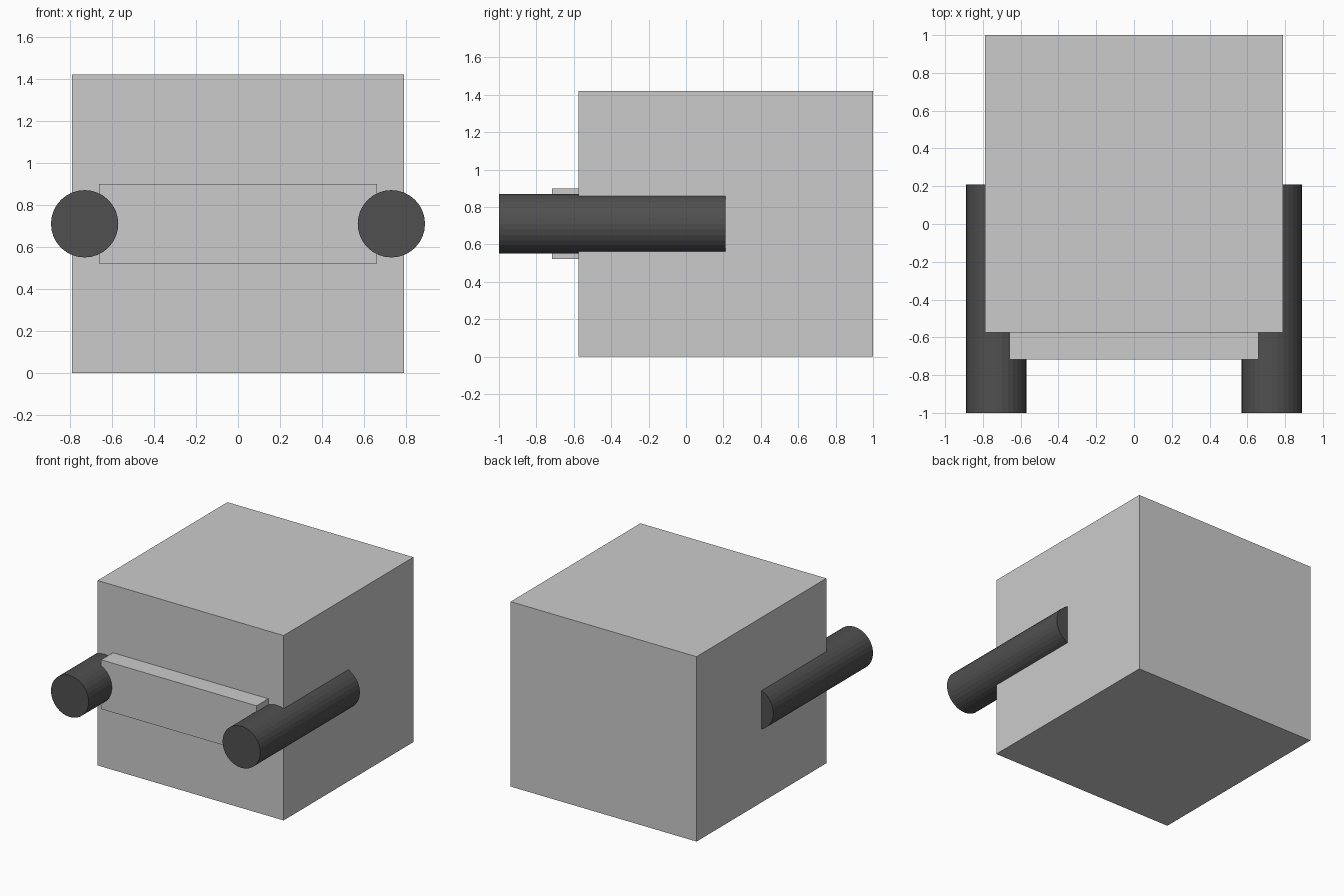
import bpy
from math import pi

if "Cube" in bpy.data.objects:
    bpy.data.objects.remove(bpy.data.objects["Cube"])


def finish(name, mat=None):
    ob = bpy.context.object
    ob.name = ob.data.name = name
    bpy.ops.object.transform_apply(location=False, rotation=True, scale=True)
    if mat:
        ob.data.materials.append(mat)
    return ob


def box(name, x, y, z):
    """Box from (min, max) ranges on each axis."""
    ranges = (x, y, z)
    bpy.ops.mesh.primitive_cube_add(size=1, location=[(a + b) / 2 for a, b in ranges])
    bpy.context.object.scale = [b - a for a, b in ranges]
    return finish(name)


def rod(name, x, z, radius, y0, y1, mat):
    """Capped cylinder running front to back."""
    bpy.ops.mesh.primitive_cylinder_add(
        vertices=32, radius=radius, depth=y1 - y0,
        location=(x, (y0 + y1) / 2, z), rotation=(pi / 2, 0, 0))
    return finish(name, mat)


dark = bpy.data.materials.new("dark_grey")
dark.diffuse_color = (0.08, 0.08, 0.08, 1)
dark.use_nodes = True
dark.node_tree.nodes["Principled BSDF"].inputs["Base Color"].default_value = dark.diffuse_color

# Main block and the raised plate on its front
box("body_block", (-0.79, 0.79), (-0.575, 1.0), (0, 1.42))
box("front_plate", (-0.66, 0.66), (-0.717, -0.575), (0.522, 0.90))

# Barrels half sunk into the body's sides
for side, sx in (("left", -1), ("right", 1)):
    rod(f"{side}_barrel", sx * 0.729, 0.71, 0.16, -1.0, 0.21, dark)
